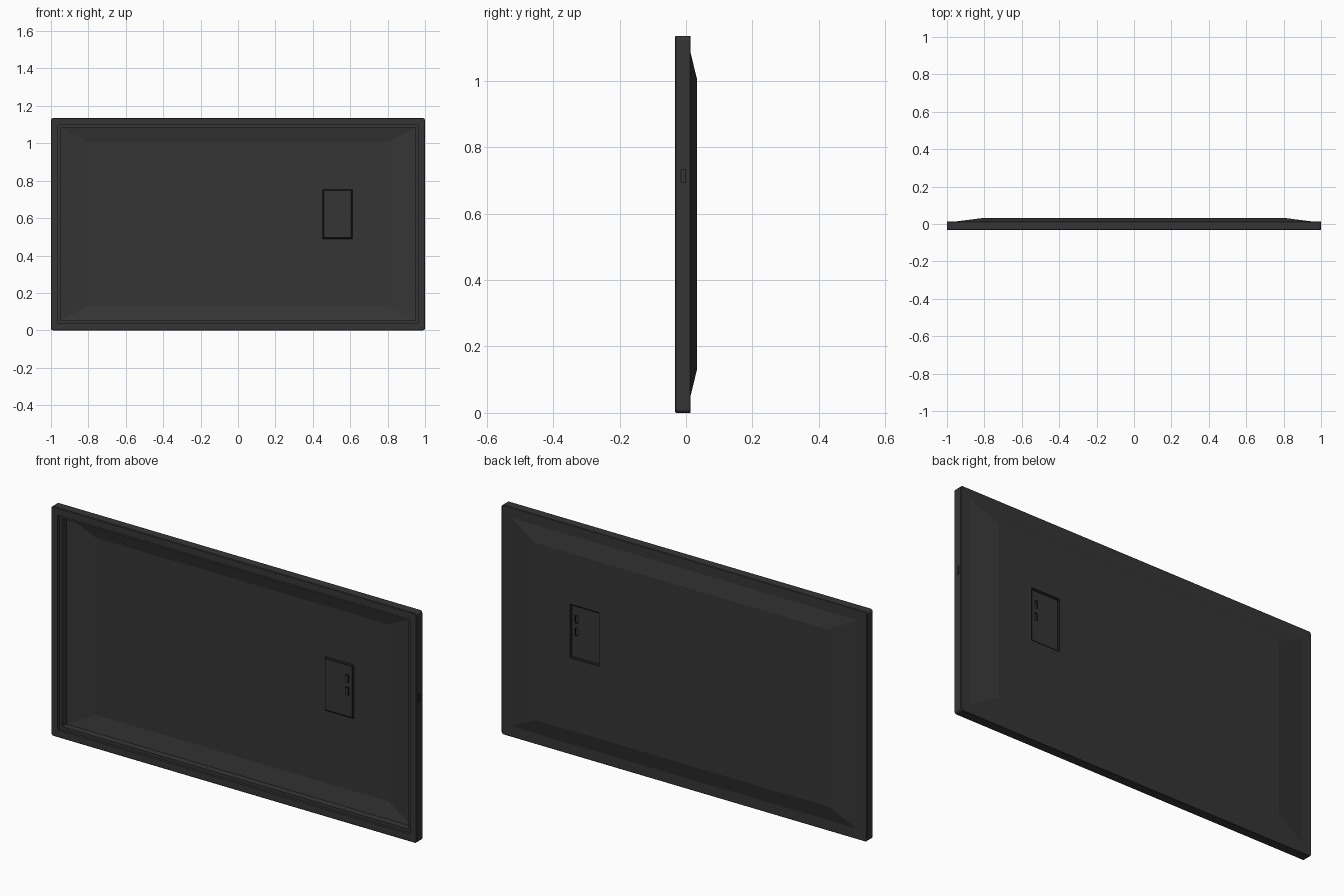
import bpy, bmesh, math

if "Cube" in bpy.data.objects:
    bpy.data.objects.remove(bpy.data.objects["Cube"])

H = 1.135           # overall height
CZ = H / 2
YF, YM, YB = -0.033, 0.014, 0.033   # front rim, frame back, raised back


def material(name, v):
    m = bpy.data.materials.new(name)
    m.diffuse_color = (v, v, v, 1)
    m.use_nodes = True
    m.node_tree.nodes["Principled BSDF"].inputs["Base Color"].default_value = m.diffuse_color
    return m


GREY = material("dark grey plastic", 0.036)
BLACK = material("black seam", 0.009)


def finish(name, bm):
    me = bpy.data.meshes.new(name)
    bm.to_mesh(me)
    bm.free()
    me.materials.append(GREY)
    me.materials.append(BLACK)
    ob = bpy.data.objects.new(name, me)
    bpy.context.collection.objects.link(ob)
    return ob


def ring(bm, x0, x1, z0, z1, y, r=0.002, n=4):
    """Rounded rectangle of vertices in the xz plane."""
    out = []
    corners = [(x1 - r, z1 - r), (x0 + r, z1 - r), (x0 + r, z0 + r), (x1 - r, z0 + r)]
    for k, (cx, cz) in enumerate(corners):
        for i in range(n + 1):
            a = math.pi / 2 * (k + i / n)
            out.append(bm.verts.new((cx + r * math.cos(a), y, cz + r * math.sin(a))))
    return out


def bridge(bm, a, b, mat=0):
    for i in range(len(a)):
        j = (i + 1) % len(a)
        f = bm.faces.new((a[i], a[j], b[j], b[i]))
        f.material_index = mat


def frame_ring(bm, inset, y, r=0.002):
    return ring(bm, -1 + inset, 1 - inset, inset, H - inset, y, r)


# Shell: stepped front rim, side walls, sloped back with a panel opening
bm = bmesh.new()
seat_in = frame_ring(bm, 0.052, YM)
loops = [
    seat_in,
    frame_ring(bm, 0.052, -0.020),
    frame_ring(bm, 0.037, -0.020),
    frame_ring(bm, 0.037, YF),
    frame_ring(bm, 0.003, YF, 0.010),
    frame_ring(bm, 0.0, YF + 0.003, 0.012),
    frame_ring(bm, 0.0, YM - 0.002, 0.012),
    frame_ring(bm, 0.002, YM, 0.011),
    seat_in,
    ring(bm, -0.8, 0.8, 0.13, 1.005, YB),
    ring(bm, 0.452, 0.612, 0.488, 0.754, YB),
]
for a, b in zip(loops, loops[1:]):
    bridge(bm, a, b)
# Dark seam stepping down to the connector panel
bridge(bm, loops[-1], ring(bm, 0.459, 0.605, 0.495, 0.747, YB - 0.007), 1)
bmesh.ops.recalc_face_normals(bm, faces=bm.faces)
finish("back_shell", bm)

# Connector panel with two small sockets pushed inwards
xs = [0.459, 0.573, 0.588, 0.605]
zs = [0.495, 0.602, 0.640, 0.664, 0.702, 0.747]
bm = bmesh.new()
grid = [[bm.verts.new((x, YB - 0.007, z)) for z in zs] for x in xs]
sockets = []
for i in range(len(xs) - 1):
    for j in range(len(zs) - 1):
        f = bm.faces.new((grid[i][j], grid[i][j + 1], grid[i + 1][j + 1], grid[i + 1][j]))
        if i == 1 and j in (1, 3):
            sockets.append(f)
old = set(bm.faces)
res = bmesh.ops.extrude_discrete_faces(bm, faces=sockets)
for f in res["faces"]:
    bmesh.ops.translate(bm, verts=f.verts, vec=(0, -0.008, 0))
    for e in f.edges:
        for side in e.link_faces:
            if side is not f:
                side.material_index = 1
finish("connector_panel", bm)


# Side button sitting in a dark surround
def plate(name, x, hy, hz, mat):
    bm = bmesh.new()
    bmesh.ops.create_cube(bm, size=1)
    for v in bm.verts:
        v.co = (x + v.co.x * 0.004, -0.0085 + v.co.y * hy, 0.713 + v.co.z * hz)
    for f in bm.faces:
        f.material_index = mat
    finish(name, bm)


plate("button_surround", 0.9985, 0.016, 0.043, 1)
plate("side_button", 0.999, 0.010, 0.037, 0)
